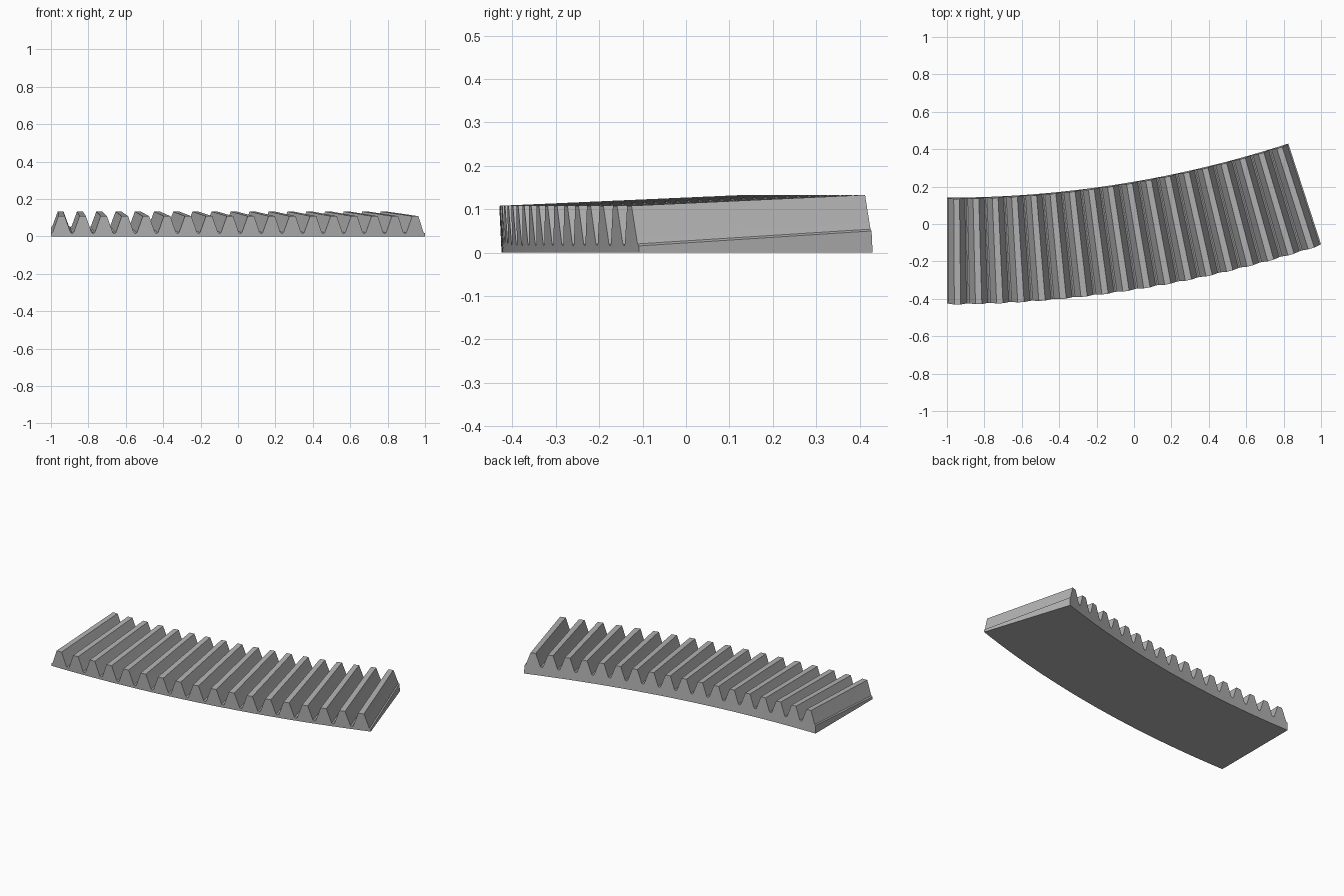
import bpy
import bmesh
from math import radians, sin, cos

cube = bpy.data.objects.get("Cube")
if cube:
    bpy.data.objects.remove(cube, do_unlink=True)

TEETH = 18                       # one tooth per degree of arc
OUTER_R = 2 / sin(radians(TEETH))
CENTRE_Y = OUTER_R - 0.425
INNER_R = (CENTRE_Y - 0.43) / cos(radians(TEETH))
OUTER_ROOT, OUTER_TIP = 0.0155, 0.108
INNER_ROOT, INNER_TIP = 0.05, 0.133
WALL_TILT = 0.05                 # end walls lean outward with height

# Half tooth: (degrees from tooth centre, fraction of tooth height)
HALF = [(0.15, 1), (0.395, 0.16), (0.43, 0.05)]
TOOTH = [(-a, h) for a, h in reversed(HALF)] + HALF


def point(radius, degrees, z):
    """Place a point on the leaning cylindrical wall."""
    r = radius + WALL_TILT * z
    a = radians(degrees)
    return (-1 + r * sin(a), CENTRE_Y - r * cos(a), z)


def section(bm, degrees, h):
    """Radial slice: outer bottom, outer top, inner top, inner bottom."""
    outer_z = OUTER_ROOT + h * (OUTER_TIP - OUTER_ROOT)
    inner_z = INNER_ROOT + h * (INNER_TIP - INNER_ROOT)
    return [bm.verts.new(point(r, degrees, z)) for r, z in
            ((OUTER_R, 0), (OUTER_R, outer_z), (INNER_R, inner_z), (INNER_R, 0))]


# Slices along the arc, with a root slice between neighbouring teeth
bm = bmesh.new()
slices = [section(bm, 0, 0)]
for t in range(TEETH):
    slices += [section(bm, t + 0.5 + a, h) for a, h in TOOTH]
    slices.append(section(bm, t + 1, 0))

# Skin the slices and cap both ends
for a, b in zip(slices, slices[1:]):
    for i in range(4):
        j = (i + 1) % 4
        bm.faces.new((a[i], b[i], b[j], a[j]))
bm.faces.new(slices[0])
bm.faces.new(slices[-1][::-1])
bmesh.ops.recalc_face_normals(bm, faces=bm.faces)

mesh = bpy.data.meshes.new("toothed_ring_segment")
bm.to_mesh(mesh)
bm.free()
segment = bpy.data.objects.new("toothed_ring_segment", mesh)
bpy.context.collection.objects.link(segment)

# Plain grey metal
grey = bpy.data.materials.new("plain_grey")
grey.use_nodes = True
colour = (0.45, 0.45, 0.45, 1)
grey.diffuse_color = colour
grey.node_tree.nodes["Principled BSDF"].inputs["Base Color"].default_value = colour
mesh.materials.append(grey)

# Smooth root fillets, crisp tips and walls
bpy.ops.object.select_all(action="DESELECT")
segment.select_set(True)
bpy.context.view_layer.objects.active = segment
bpy.ops.object.shade_smooth_by_angle(angle=radians(35))
